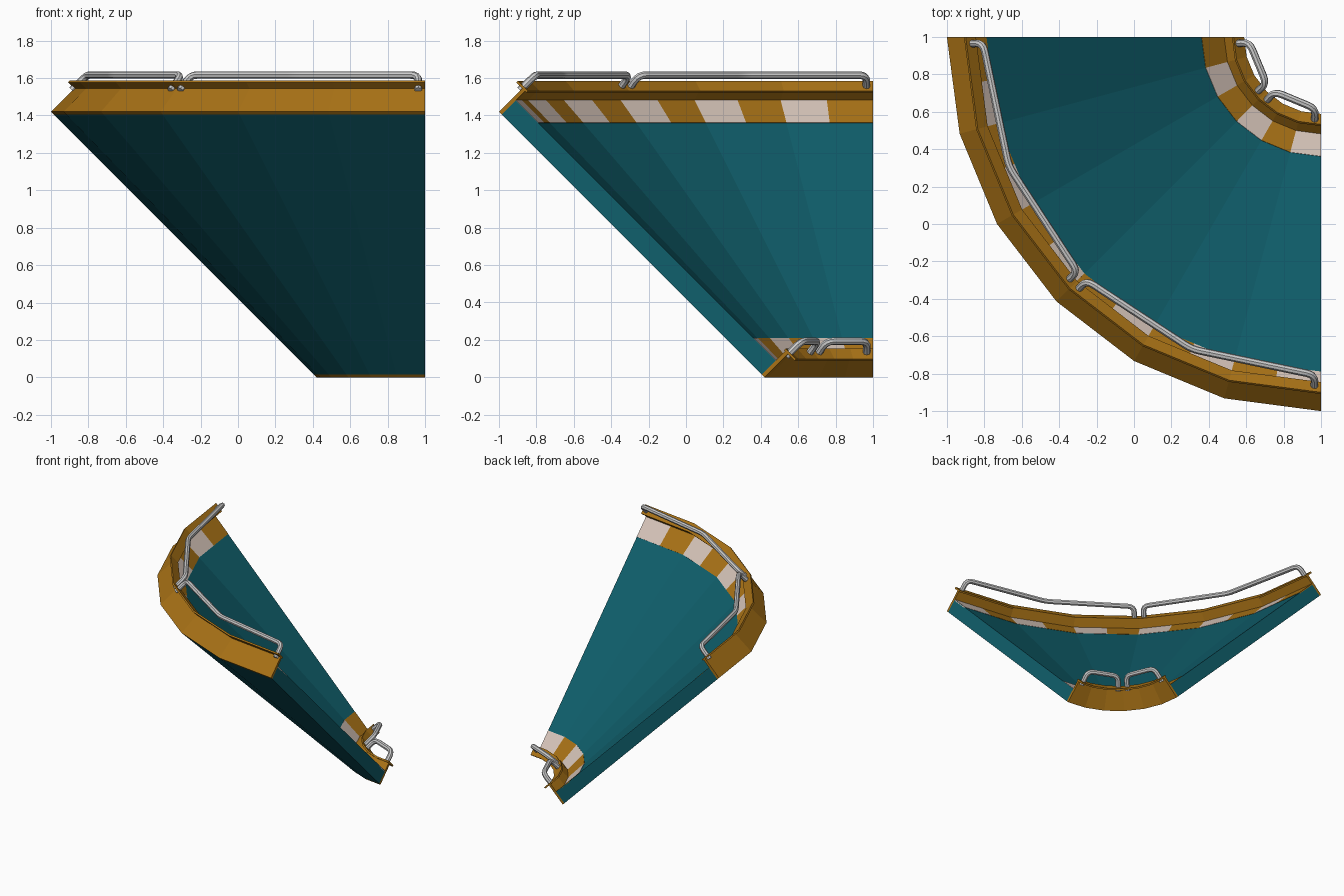
import bpy, bmesh
from math import sin, cos, radians, sqrt
from mathutils import Vector

if "Cube" in bpy.data.objects:
    bpy.data.objects.remove(bpy.data.objects["Cube"])

# Conical quarter ramp around a vertical axis at (1, 1), six 15 degree facets.
# Profile coordinates: u runs up the 45 degree slope, v is perpendicular to it.
STEP = 15.0
TOP_U = 2.008


def ring_point(u, v, angle):
    r, z = 0.58 + (u - v) / sqrt(2), (u + v) / sqrt(2)
    a = radians(angle)
    return Vector((1 - r * cos(a), 1 - r * sin(a), z))


def facet_point(u, v, angle):
    k = min(int(angle / STEP), 5)
    f = angle / STEP - k
    return ring_point(u, v, k * STEP).lerp(ring_point(u, v, (k + 1) * STEP), f)


def material(name, rgb):
    m = bpy.data.materials.new(name)
    m.diffuse_color = (*rgb, 1)
    m.use_nodes = True
    m.node_tree.nodes["Principled BSDF"].inputs["Base Color"].default_value = m.diffuse_color
    return m


teal = material("teal", (0.005, 0.115, 0.15))
orange = material("orange", (0.40, 0.17, 0.008))
white = material("off_white", (0.68, 0.56, 0.49))


def sweep(name, mat, pieces):
    """pieces: (u0, u1, v0, v1, list of angles); each is a swept rectangle."""
    bm = bmesh.new()
    for u0, u1, v0, v1, angles in pieces:
        profile = [(u0, v0), (u1, v0), (u1, v1), (u0, v1)]
        rings = [[bm.verts.new(facet_point(u, v, a)) for u, v in profile]
                 for a in angles]
        for p, q in zip(rings, rings[1:]):
            for i in range(4):
                j = (i + 1) % 4
                bm.faces.new((p[i], p[j], q[j], q[i]))
        bm.faces.new(rings[0][::-1])
        bm.faces.new(rings[-1])
    bmesh.ops.recalc_face_normals(bm, faces=bm.faces)
    mesh = bpy.data.meshes.new(name)
    bm.to_mesh(mesh)
    bm.free()
    mesh.materials.append(mat)
    obj = bpy.data.objects.new(name, mesh)
    bpy.context.collection.objects.link(obj)


def rail(name, points, bend=0.045, radius=0.02):
    """Bent tube through the points with rounded corners."""
    path = [points[0]]
    for a, b, c in zip(points, points[1:], points[2:]):
        p = b + (a - b).normalized() * bend
        q = b + (c - b).normalized() * bend
        for t in (0, 0.25, 0.5, 0.75, 1):
            path.append(p.lerp(b, t).lerp(b.lerp(q, t), t))
    path.append(points[-1])
    curve = bpy.data.curves.new(name, 'CURVE')
    curve.dimensions = '3D'
    curve.bevel_depth = radius
    curve.bevel_resolution = 2
    curve.use_fill_caps = True
    spline = curve.splines.new('POLY')
    spline.points.add(len(path) - 1)
    for sp, p in zip(spline.points, path):
        sp.co = (*p, 1)
    obj = bpy.data.objects.new(name, curve)
    bpy.context.collection.objects.link(obj)
    bpy.ops.object.select_all(action='DESELECT')
    obj.select_set(True)
    bpy.context.view_layer.objects.active = obj
    bpy.ops.object.convert(target='MESH')
    bpy.ops.object.shade_smooth_by_angle(angle=radians(40))


full = [i * STEP for i in range(7)]

# Sloping slab
sweep("ramp_slab", teal, [(0.021, 1.987, 0, 0.106, full)])

# End boards and their coping strips
sweep("lower_board", orange, [(0, 0.021, 0, 0.18, full)])
sweep("lower_coping", orange, [(-0.05, 0.029, 0.175, 0.188, full)])
sweep("upper_board", orange, [(1.987, TOP_U, 0, 0.18, full)])
sweep("upper_coping", orange, [(1.977, TOP_U + 0.046, 0.175, 0.188, full)])


# Striped warning bands on the slope
def band(u0, u1, step, parity):
    return [(u0, u1, 0.1, 0.108, [k * step, (k + 1) * step])
            for k in range(parity, int(90 / step), 2)]


for label, parity, mat in (("orange", 0, orange), ("white", 1, white)):
    sweep("upper_stripes_" + label, mat, band(1.817, 1.987, 7.5, parity))
    sweep("lower_stripes_" + label, mat, band(0.021, 0.19, 15, parity))

# Grab rails, two on each board
for half in (0, 1):
    for level, u, margin, mids in (("upper", 2.01, 1.1, [22.5]),
                                   ("lower", -0.002, 4.5, [])):
        a, b = half * 45 + margin, half * 45 + 45 - margin
        pts = [ring_point(u, 0.16, a), ring_point(u, 0.275, a)]
        pts += [ring_point(u, 0.275, half * 45 + m) for m in mids]
        pts += [ring_point(u, 0.275, b), ring_point(u, 0.16, b)]
        rail(f"{level}_rail_{half + 1}", pts)
